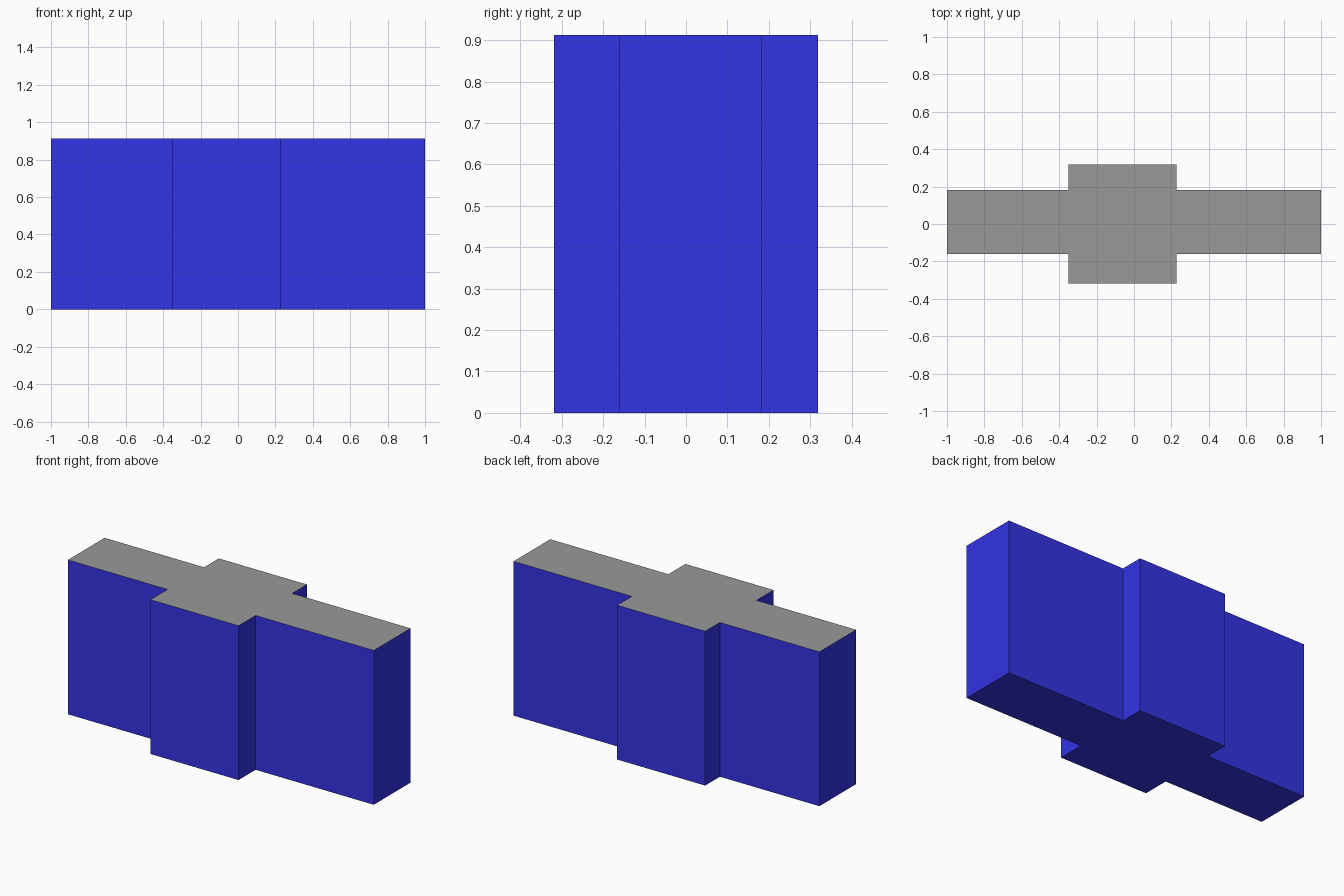
import bpy, bmesh

if "Cube" in bpy.data.objects:
    bpy.data.objects.remove(bpy.data.objects["Cube"])


def material(name, rgb):
    m = bpy.data.materials.new(name)
    m.diffuse_color = (*rgb, 1.0)
    m.use_nodes = True
    m.node_tree.nodes["Principled BSDF"].inputs["Base Color"].default_value = m.diffuse_color
    return m


HEIGHT = 0.912
X0, X1, X2, X3 = -1.0, -0.349, 0.227, 1.0         # wing end, core sides, wing end
Y0, Y1, Y2, Y3 = -0.319, -0.16, 0.182, 0.319      # core front, wing faces, core back

# Cross-shaped footprint, counter-clockwise
outline = [(X0, Y1), (X1, Y1), (X1, Y0), (X2, Y0), (X2, Y1), (X3, Y1),
           (X3, Y2), (X2, Y2), (X2, Y3), (X1, Y3), (X1, Y2), (X0, Y2)]

# Extrude the footprint into one solid block
bm = bmesh.new()
base = bm.faces.new([bm.verts.new((x, y, 0)) for x, y in outline])
top = bmesh.ops.extrude_face_region(bm, geom=[base], use_keep_orig=True)
bmesh.ops.translate(bm, vec=(0, 0, HEIGHT),
                    verts=[g for g in top["geom"] if isinstance(g, bmesh.types.BMVert)])
bmesh.ops.recalc_face_normals(bm, faces=bm.faces)

# Grey roof, blue walls and underside
for f in bm.faces:
    f.material_index = 1 if f.normal.z > 0.5 else 0

mesh = bpy.data.meshes.new("building_block")
bm.to_mesh(mesh)
bm.free()
mesh.materials.append(material("blue_wall", (0.033, 0.033, 0.787)))
mesh.materials.append(material("grey_roof", (0.319, 0.319, 0.319)))
bpy.context.collection.objects.link(bpy.data.objects.new("building_block", mesh))
